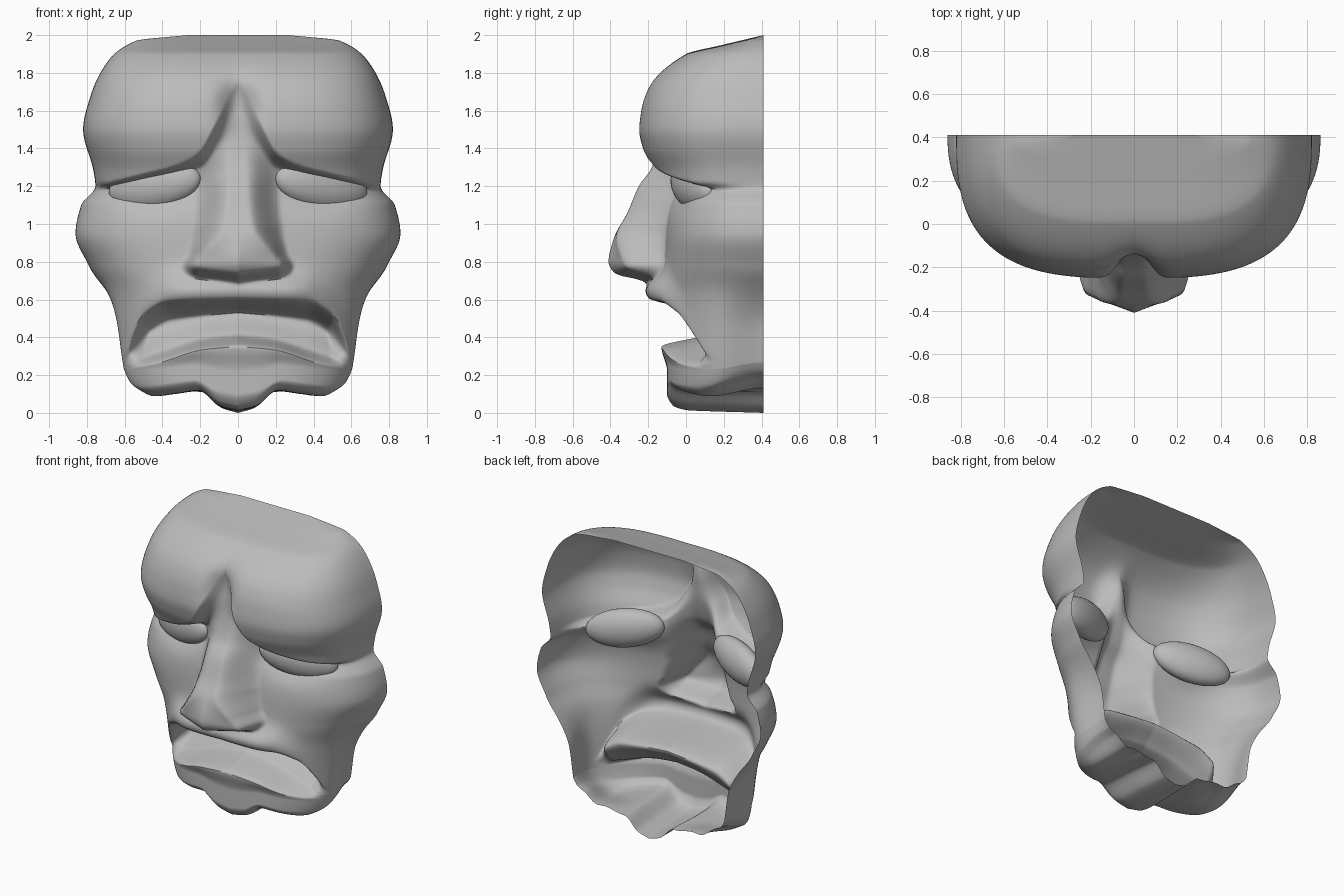
import bpy, bmesh, math

cube = bpy.data.objects.get("Cube")
if cube:
    bpy.data.objects.remove(cube, do_unlink=True)

BACK = 0.41
ROWS, COLS = 240, 100
# Row levels that follow the lips, the nose underside and the brow
LIP_LOW, LIP_HIGH, NOSE, BROW = 0.3, 0.6, 0.74, 1.3

grey = bpy.data.materials.new("plain grey")
grey.use_nodes = True
colour = (0.5, 0.5, 0.5, 1)
grey.diffuse_color = colour
grey.node_tree.nodes["Principled BSDF"].inputs["Base Color"].default_value = colour


def curve(*points):
    """Smooth monotone curve through a few (position, value) points."""
    xs, ys = zip(*points)
    steps = [(ys[i + 1] - ys[i]) / (xs[i + 1] - xs[i]) for i in range(len(xs) - 1)]
    slopes = [steps[0]]
    for a, b in zip(steps, steps[1:]):
        slopes.append(2 * a * b / (a + b) if a * b > 0 else 0)
    slopes.append(steps[-1])

    def value(x):
        x = min(max(x, xs[0]), xs[-1])
        i = 0
        while i < len(xs) - 2 and x > xs[i + 1]:
            i += 1
        h = xs[i + 1] - xs[i]
        t = (x - xs[i]) / h
        s = 1 - t
        return (ys[i] * (1 + 2 * t) * s * s + ys[i + 1] * t * t * (3 - 2 * t)
                + h * t * s * (slopes[i] * s - slopes[i + 1] * t))
    return value


def step(value, start, end):
    t = min(max((value - start) / (end - start), 0), 1)
    return t * t * (3 - 2 * t)


def bump(value, centre, size):
    return math.exp(-((value - centre) / size) ** 2)


def mix(a, b, t):
    return a + (b - a) * t


# Outline half width, and lower edge with chin and jaw lobes
half_width = curve((0, .54), (.08, .61), (.2, .64), (.4, .665), (.63, .71), (.78, .79),
                   (.95, .86), (1.1, .83), (1.2, .755), (1.28, .765), (1.5, .82),
                   (1.68, .78), (1.86, .69), (1.97, .54), (2, .27))
lower_edge = curve((0, 0), (.1, .025), (.22, .11), (.34, .095), (.47, .08), (.6, .15))

# Front depth of the lower face and of the heavy forehead
face_front = curve((0, BACK), (.015, 0), (.04, -.07), (.1, -.1), (.22, -.1), (.35, -.13),
                   (.6, -.13), (.8, -.12), (.95, -.11), (1.1, -.09), (1.25, -.05),
                   (1.4, -.08), (1.65, -.12), (1.9, 0), (2, BACK))
brow_front = curve((1, -.1), (1.27, -.17), (1.4, -.23), (1.5, -.25), (1.6, -.24),
                   (1.72, -.2), (1.9, 0), (1.95, .2), (2, BACK))
brow_edge = curve((0, 1.68), (.05, 1.58), (.1, 1.48), (.2, 1.34), (.35, 1.28),
                  (.5, 1.245), (.7, 1.2))

# Nose ridge and half width along its height
nose_ridge = curve((.65, -.23), (.7, -.28), (.73, -.37), (.8, -.41), (.93, -.38),
                   (1.06, -.31), (1.2, -.25), (1.3, -.18), (1.45, -.14), (1.7, -.11))
nose_width = curve((.7, .2), (.78, .22), (.85, .17), (.98, .07), (1.1, .05), (1.5, .03))

# Drooping mouth opening
mouth_top = curve((0, .61), (.35, .6), (.48, .54), (.56, .43), (.63, .29))
mouth_bottom = curve((0, .35), (.2, .33), (.4, .27), (.58, .23))


def section(front, u, p, q):
    """Rounded horizontal section from the front depth to the open back."""
    return mix(BACK, front, max(0, 1 - u ** p) ** (1 / q))


def depth(x, z, u, level, height):
    y = section(face_front(height), u, 2.9, 2.4)
    # eye socket and overhanging upper lip
    y += .05 * bump(x, .44, .2) * bump(z, 1.17, .09)
    y -= .085 * bump(z, mouth_top(x) + .04, .09) * (1 - step(x, .25, .6))
    # mouth pocket
    inside = step(level, LIP_LOW, LIP_LOW + .07) * (1 - step(level, LIP_HIGH - .1, LIP_HIGH))
    inside *= 1 - step(x, .48, .61)
    pocket = .1 + .11 * step(level, LIP_LOW + .04, LIP_LOW + .2)
    y = mix(y, max(y, pocket), inside)
    # nose with wings and flat underside
    if .6 < z < 1.75:
        width = nose_width(z)
        wing = step(z, 1, .8)
        nose = 1 - step(x, width, width + mix(.18, .08, wing))
        nose *= step(level, NOSE - .05, NOSE + .03)
        y = mix(y, min(y, nose_ridge(z) + .38 * x * wing), nose)
    # brow shelf, softer between the brows, with a frown groove
    soft = .025 + .13 * bump(x, 0, .15)
    groove = .1 * bump(x, 0, .09) * bump(z, 1.62, .14)
    brow = section(brow_front(z), u, 3.2, 2.8) + groove
    return min(mix(y, brow, step(level, BROW - soft, BROW + soft)), BACK)


def finish(obj):
    obj.data.materials.append(grey)
    bpy.ops.object.select_all(action='DESELECT')
    obj.select_set(True)
    bpy.context.view_layer.objects.active = obj
    bpy.ops.object.shade_smooth_by_angle(angle=math.radians(60))


# Open-backed mask shell, one half mirrored
bm = bmesh.new()
grid = []
for c in range(COLS + 1):
    u = math.sin(math.pi / 2 * c / COLS)
    low = lower_edge(.58 * u)
    heights = curve((0, low), (LIP_LOW, mouth_bottom(.66 * u)),
                    (LIP_HIGH, mouth_top(.67 * u)), (NOSE, .71 + .15 * min(.8 * u, .27)),
                    (BROW, brow_edge(.78 * u)), (2, 2))
    column = []
    for r in range(ROWS + 1):
        level = 1 - math.cos(math.pi * r / ROWS)
        z = heights(level)
        height = z - low * max(0, 1 - level / LIP_LOW)
        x = half_width(height) * u
        y = depth(x, z, u, level, height)
        # jaw draws in and up towards the back rim
        tuck = step(y, .12, BACK) * (1 - step(z, .45, .75))
        lift = .05 * tuck * step(x, .2, .4) * (1 - step(z, .15, .4))
        column.append(bm.verts.new((x * (1 - .1 * tuck), y, z + lift)))
    grid.append(column)
for near, far in zip(grid, grid[1:]):
    for r in range(ROWS):
        bm.faces.new((near[r], far[r], far[r + 1], near[r + 1]))
mesh = bpy.data.meshes.new("mask_shell")
bm.to_mesh(mesh)
bm.free()
shell = bpy.data.objects.new("mask_shell", mesh)
bpy.context.collection.objects.link(shell)
mirror = shell.modifiers.new("Mirror", 'MIRROR')
mirror.use_clip = True
finish(shell)

# Heavy closed eyes, drooping outwards
for name, side in (("left_eye", 1), ("right_eye", -1)):
    bpy.ops.mesh.primitive_uv_sphere_add(segments=32, ring_count=16, radius=1,
                                         location=(side * .44, .04, 1.205))
    eye = bpy.context.object
    eye.name = name
    eye.scale = (.26, .09, .13)
    eye.rotation_euler = (0, side * math.radians(10), side * math.radians(20))
    finish(eye)
